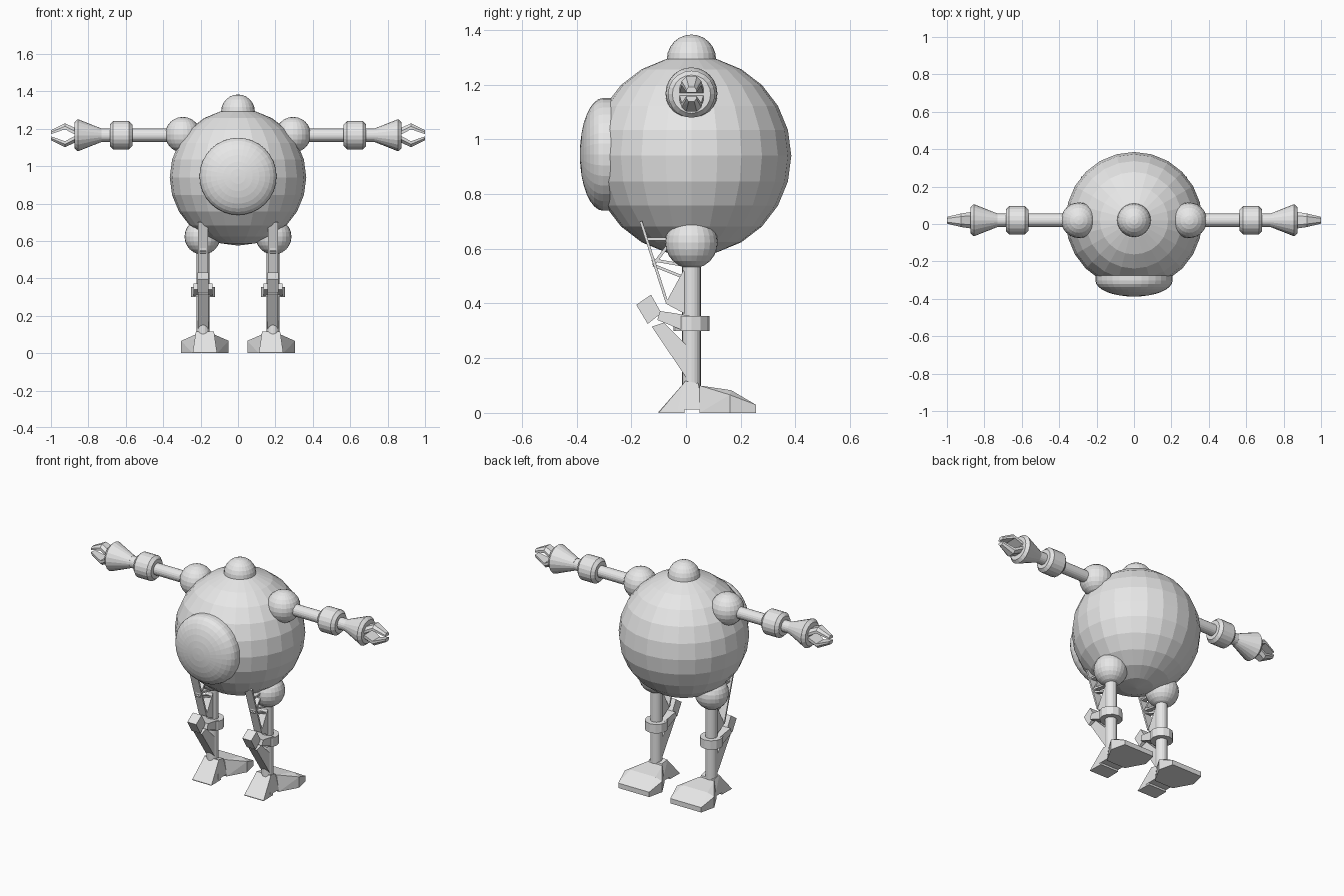
import bpy, bmesh
from math import cos, sin, pi, radians
from mathutils import Matrix, Vector

if "Cube" in bpy.data.objects:
    bpy.data.objects.remove(bpy.data.objects["Cube"], do_unlink=True)

GREY = bpy.data.materials.new("plain grey")
GREY.use_nodes = True
GREY.diffuse_color = (0.8, 0.8, 0.8, 1)
GREY.node_tree.nodes["Principled BSDF"].inputs["Base Color"].default_value = (0.8, 0.8, 0.8, 1)

MID_Y = 0.02      # shared depth of body, arms and legs
ARM_Z = 1.165
LEG_X = 0.187
FOOT_X = 0.177


def finish(name, bm, mirror=False):
    bmesh.ops.recalc_face_normals(bm, faces=bm.faces)
    mesh = bpy.data.meshes.new(name)
    bm.to_mesh(mesh)
    bm.free()
    mesh.materials.append(GREY)
    obj = bpy.data.objects.new(name, mesh)
    bpy.context.collection.objects.link(obj)
    if mirror:
        obj.modifiers.new("other side", 'MIRROR').use_axis[0] = True
    return obj


def ball(name, center, radius, mirror=False, segments=24):
    bm = bmesh.new()
    bmesh.ops.create_uvsphere(bm, u_segments=segments, v_segments=segments // 2,
                              radius=radius, matrix=Matrix.Translation(center))
    return finish(name, bm, mirror)


def lathe(name, profile, origin, turn=Matrix(), segments=24, mirror=False):
    """Revolve (radius, height) pairs round local z, then turn and place."""
    bm = bmesh.new()
    rings = []
    for r, h in profile:
        rings.append([bm.verts.new((r * cos(2 * pi * i / segments),
                                    r * sin(2 * pi * i / segments), h))
                      for i in range(segments)])
    for a, b in zip(rings, rings[1:]):
        for i in range(segments):
            j = (i + 1) % segments
            bm.faces.new((a[i], a[j], b[j], b[i]))
    bm.faces.new(rings[0])
    bm.faces.new(rings[-1])
    bm.transform(Matrix.Translation(origin) @ turn)
    return finish(name, bm, mirror)


def plate(name, outline, x, half_width):
    """Extrude a (y, z) side outline across x, on both legs."""
    bm = bmesh.new()
    face = bm.faces.new([bm.verts.new((x - half_width, y, z)) for y, z in outline])
    out = bmesh.ops.extrude_face_region(bm, geom=[face])
    new = [g for g in out["geom"] if isinstance(g, bmesh.types.BMVert)]
    bmesh.ops.translate(bm, verts=new, vec=(2 * half_width, 0, 0))
    return finish(name, bm, True)


def hull(name, sections, x):
    """Wrap symmetric (half width, y, z) corners in a convex solid."""
    bm = bmesh.new()
    for w, y, z in sections:
        for s in (-1, 1):
            bm.verts.new((x + s * w, y, z))
    bmesh.ops.convex_hull(bm, input=bm.verts)
    bmesh.ops.dissolve_limit(bm, angle_limit=radians(1), verts=bm.verts, edges=bm.edges)
    return finish(name, bm, True)


def strut(name, a, b, thick, x, half_width):
    """Flat bar between two (y, z) points."""
    a, b = Vector(a), Vector(b)
    side = (b - a).normalized().orthogonal() * thick / 2
    plate(name, [a + side, b + side, b - side, a - side], x, half_width)


# Round body with a small dome on top
ball("body", (0, MID_Y, 0.94), 0.365)
ball("top_dome", (0, MID_Y, 1.293), 0.09)

# Front hatch: short rim and a bulging cap
FORWARD = Matrix.Rotation(pi / 2, 4, 'X')
lathe("hatch_rim", [(0.206, 0.275), (0.206, 0.303)], (0, 0, 0.945), FORWARD, 32)
cap = [(0.206 * cos(t * pi / 16), 0.303 + 0.085 * sin(t * pi / 16)) for t in range(8)]
lathe("hatch_cap", cap + [(0.002, 0.388)], (0, 0, 0.945), FORWARD, 32)

# Arms
OUTWARD = Matrix.Rotation(pi / 2, 4, 'Y')
ARM = (0, MID_Y, ARM_Z)
ball("shoulders", (0.295, MID_Y, 1.168), 0.095, True)
lathe("arm_rods", [(0.035, 0.3), (0.035, 0.74)], ARM, OUTWARD, 20, True)
lathe("elbow_joints", [(0.058, 0.565), (0.075, 0.583), (0.075, 0.667), (0.058, 0.685)],
      ARM, OUTWARD, 20, True)
lathe("wrist_cuffs", [(0.036, 0.73), (0.086, 0.856), (0.07, 0.874)], ARM, OUTWARD, 20, True)

# Two-fingered claws: an inner link and a tapering tip on each finger
for label, s in (("upper", 1), ("lower", -1)):
    for part, stations in (
            ("link", [(0.865, 0.0, 0.036, 0.045), (0.925, 0.032, 0.064, 0.036)]),
            ("tip", [(0.925, 0.032, 0.064, 0.036), (1.0, 0.006, 0.027, 0.018)])):
        bm = bmesh.new()
        for x, low, high, half in stations:
            for z, w in ((low, half), ((low + high) / 2, half), (high, half * 0.55)):
                for side in (-1, 1):
                    bm.verts.new((x, MID_Y + side * w, ARM_Z + s * z))
        bmesh.ops.convex_hull(bm, input=bm.verts)
        finish(f"{label}_finger_{part}", bm, True)

# Hips and legs
ball("hips", (0.19, MID_Y, 0.623), 0.096, True)
lathe("leg_posts", [(0.034, 0.06), (0.034, 0.6)], (LEG_X, MID_Y, 0), segments=20, mirror=True)
lathe("knee_collars", [(0.065, 0.3), (0.065, 0.355)], (LEG_X, MID_Y, 0), segments=12, mirror=True)
plate("knee_brackets", [(-0.105, 0.34), (-0.095, 0.372), (-0.065, 0.368), (0.02, 0.354),
                        (0.02, 0.301), (-0.02, 0.305)], LEG_X, 0.05)
plate("knee_guards", [(-0.182, 0.395), (-0.128, 0.432), (-0.09, 0.365), (-0.14, 0.325)],
      LEG_X, 0.03)
plate("shin_braces", [(-0.125, 0.315), (-0.08, 0.33), (0.0, 0.25), (0.0, 0.13)], LEG_X, 0.028)
plate("thigh_gussets", [(-0.075, 0.4), (-0.01, 0.52), (0.01, 0.5), (0.0, 0.36)], LEG_X, 0.022)

# Thin lattice in front of each thigh
strut("thigh_blades", (-0.165, 0.7), (-0.07, 0.405), 0.01, LEG_X, 0.026)
LATTICE = [((-0.14, 0.635), (-0.05, 0.635)), ((-0.12, 0.54), (-0.06, 0.62)),
           ((-0.125, 0.56), (-0.01, 0.54)), ((-0.12, 0.54), (-0.02, 0.5))]
for n, (a, b) in enumerate(LATTICE, 1):
    strut(f"lattice_bar_{n}", a, b, 0.011, LEG_X, 0.015)

# Feet: sloped front toe, ankle cover and a long splayed rear pad
hull("front_toes", [(0.066, -0.1, 0), (0.064, -0.005, 0), (0.048, -0.002, 0.116),
                    (0.06, -0.1, 0.004)], FOOT_X)
hull("ankle_covers", [(0.064, -0.03, 0.012), (0.064, 0.065, 0.012), (0.048, -0.004, 0.117),
                      (0.044, 0.045, 0.108)], FOOT_X)
hull("rear_pads", [(0.066, 0.05, 0), (0.05, 0.05, 0.1), (0.085, 0.165, 0.083),
                   (0.127, 0.16, 0.066), (0.127, 0.16, 0), (0.105, 0.255, 0.03),
                   (0.105, 0.255, 0)], FOOT_X)
